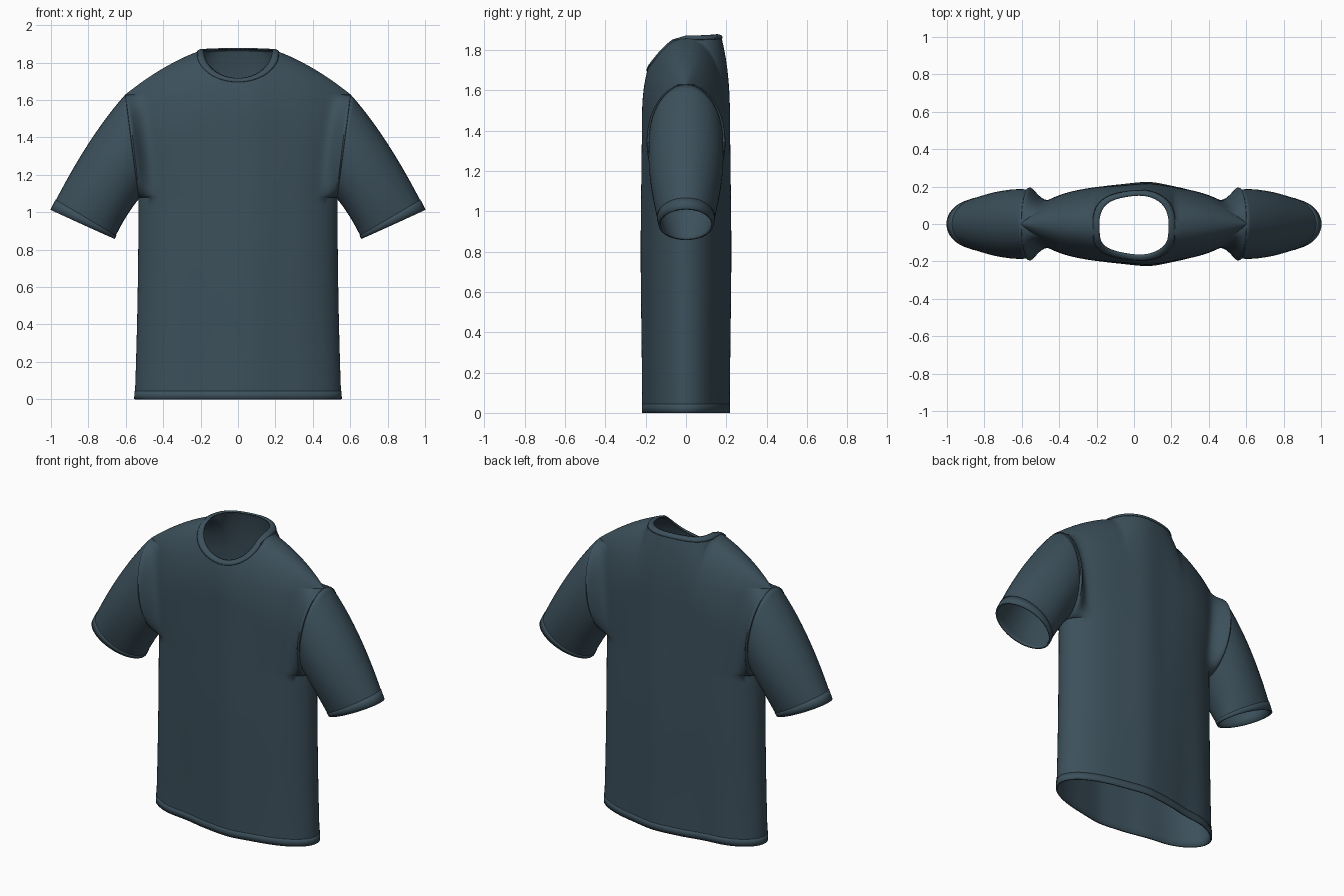
import bpy
import bmesh
import math
from mathutils import Vector

cube = bpy.data.objects.get("Cube")
if cube:
    bpy.data.objects.remove(cube)

fabric = bpy.data.materials.new("dark teal fabric")
fabric.use_nodes = True
teal = (0.045, 0.08, 0.105, 1)
fabric.diffuse_color = teal
shader = fabric.node_tree.nodes["Principled BSDF"]
shader.inputs["Base Color"].default_value = teal
shader.inputs["Roughness"].default_value = 0.8

SHOULDER = 0.6      # half width at the shoulder seam
NECK = 0.21         # half width of the neck opening
PIT = 1.08          # armpit height
SIDE = 0.528        # half width at the armpit
ARM_DEPTH = 0.18


def shoulder_z(x):
    return 1.9 - 0.67 * abs(x) ** 1.75


ARM_TOP = shoulder_z(SHOULDER)
ARM_MID, ARM_HALF = (ARM_TOP + PIT) / 2, (ARM_TOP - PIT) / 2


def half_width(z):
    if z < PIT:
        return SIDE + 0.02 * (1 - z / PIT) ** 2
    t = min(1, (z - PIT) / (ARM_TOP - PIT))
    return SIDE + (SHOULDER - SIDE) * t


def bell(x, centre, width):
    return math.exp(-((x - centre) / width) ** 2)


def neck_z(x, side):
    """Height of the neckline, low in front and raised at the back."""
    r = max(0, 1 - (x / NECK) ** 2)
    return shoulder_z(NECK) + (-0.155 * math.sqrt(r) if side < 0 else 0.006 * r)


def torso_point(u, z, side):
    x = u * half_width(z)
    depth = 0.2 + 0.014 * bell(x, 0.08, 0.11) + 0.008 * bell(z, 0.8, 0.5)
    depth -= 0.02 * bell(x, -0.25, 0.12) * max(0, 1 - z / 1.2)
    lens = math.sqrt(max(0, 1 - abs(u) ** 2.3))
    # round the cloth over towards the shoulder ridge
    ridge = shoulder_z(u * SHOULDER)
    start = ridge - 0.42
    if side > 0:
        ridge += 0.19 * max(0, 1 - (u * SHOULDER / NECK) ** 2)
    s = min(1, max(0, (z - start) / (ridge - start)))
    y = depth * lens * (1 - s ** 2.2) ** (1 / 2.2)
    # flare out to the armhole seam
    a = 1 - ((z - ARM_MID) / ARM_HALF) ** 2
    if a > 0:
        y += ARM_DEPTH * math.sqrt(a) * max(0, (abs(u) - 0.8) / 0.2) ** 2
    return Vector((x, side * y, z))


def make_object(name, grids, closed=False, thickness=0.008):
    """Skin one or more grids of points and weld them into one shell."""
    bm = bmesh.new()
    for grid in grids:
        rows = [[bm.verts.new(p) for p in row] for row in grid]
        for low, high in zip(rows, rows[1:]):
            n = len(low)
            for i in range(n if closed else n - 1):
                j = (i + 1) % n
                bm.faces.new((low[i], low[j], high[j], high[i]))
    bmesh.ops.remove_doubles(bm, verts=bm.verts, dist=0.0003)
    bmesh.ops.recalc_face_normals(bm, faces=bm.faces)
    mesh = bpy.data.meshes.new(name)
    bm.to_mesh(mesh)
    bm.free()
    mesh.materials.append(fabric)
    obj = bpy.data.objects.new(name, mesh)
    bpy.context.collection.objects.link(obj)
    bpy.ops.object.select_all(action="DESELECT")
    obj.select_set(True)
    bpy.context.view_layer.objects.active = obj
    bpy.ops.object.shade_smooth_by_angle(angle=math.radians(50))
    shell = obj.modifiers.new("cloth thickness", "SOLIDIFY")
    shell.thickness = thickness
    shell.offset = 0
    return obj


# columns are dense at the neck edge and at the sides
split = NECK / SHOULDER
neck_cols = [split * math.sin(math.pi / 2 * i / 12) for i in range(-12, 13)]
side_cols = [split + (1 - split) * math.sin(math.pi / 2 * i / 18) for i in range(1, 19)]
columns = [-u for u in reversed(side_cols)] + neck_cols + side_cols

# torso, front and back panels
body_z = [PIT * i / 24 for i in range(24)]
arm_z = [ARM_MID - ARM_HALF * math.cos(math.pi * i / 20) for i in range(21)]
panels = []
for side in (-1, 1):
    grid = [[torso_point(u, z, side) for u in columns] for z in body_z + arm_z]
    for i in range(1, 19):
        t = math.sin(math.pi / 2 * i / 18)
        row = []
        for u in columns:
            x = u * SHOULDER
            top = neck_z(x, side) if abs(x) < NECK else shoulder_z(x)
            row.append(torso_point(u, ARM_TOP + (top - ARM_TOP) * t, side))
        grid.append(row)
    panels.append(grid)
make_object("torso", panels)

# bottom hem band
hem = []
for side in (-1, 1):
    hem.append([[torso_point(u, z, side) * 1.006 for u in columns] for z in (0, 0.022, 0.045)])
for grid in hem:
    for row, z in zip(grid, (0, 0.022, 0.045)):
        for p in row:
            p.z = z
make_object("bottom_hem", hem)

# collar band
loop = [torso_point(u, neck_z(u * SHOULDER, -1), -1) for u in neck_cols]
loop += [torso_point(u, neck_z(u * SHOULDER, 1), 1) for u in reversed(neck_cols[1:-1])]
collar = []
for scale, lift in ((1.04, -0.006), (1.02, 0.006), (0.95, 0.012), (0.88, 0.012)):
    collar.append([Vector((p.x * scale, p.y * scale, p.z + lift)) for p in loop])
make_object("collar", [collar], closed=True)


def bend(a, b, c, t):
    return a * (1 - t) ** 2 + b * 2 * t * (1 - t) + c * t * t


def sleeve_ring(t, sign, grow=1):
    """Oval ring between the upper and the lower edge of the sleeve."""
    top = bend(Vector((SHOULDER, 0, ARM_TOP)), Vector((0.8, 0, 1.402)), Vector((0.997, 0, 1.01)), t)
    low = bend(Vector((SIDE, 0, PIT)), Vector((0.603, 0, 0.99)), Vector((0.665, 0, 0.86)), t)
    depth = bend(ARM_DEPTH, 0.193, 0.13, t) * grow
    mid, half = (top + low) / 2, (top - low) / 2 * grow
    ring = []
    for i in range(40):
        a = 2 * math.pi * i / 40
        p = mid + half * math.cos(a) + Vector((0, depth * math.sin(a), 0))
        ring.append(Vector((p.x * sign, p.y, p.z)))
    return ring


# sleeves with cuff bands
for label, sign in (("left", 1), ("right", -1)):
    make_object(label + "_sleeve", [[sleeve_ring(i / 20, sign) for i in range(21)]], closed=True)
    cuff = [sleeve_ring(t, sign, 1.015) for t in (0.93, 0.965, 1)]
    make_object(label + "_cuff", [cuff], closed=True)
